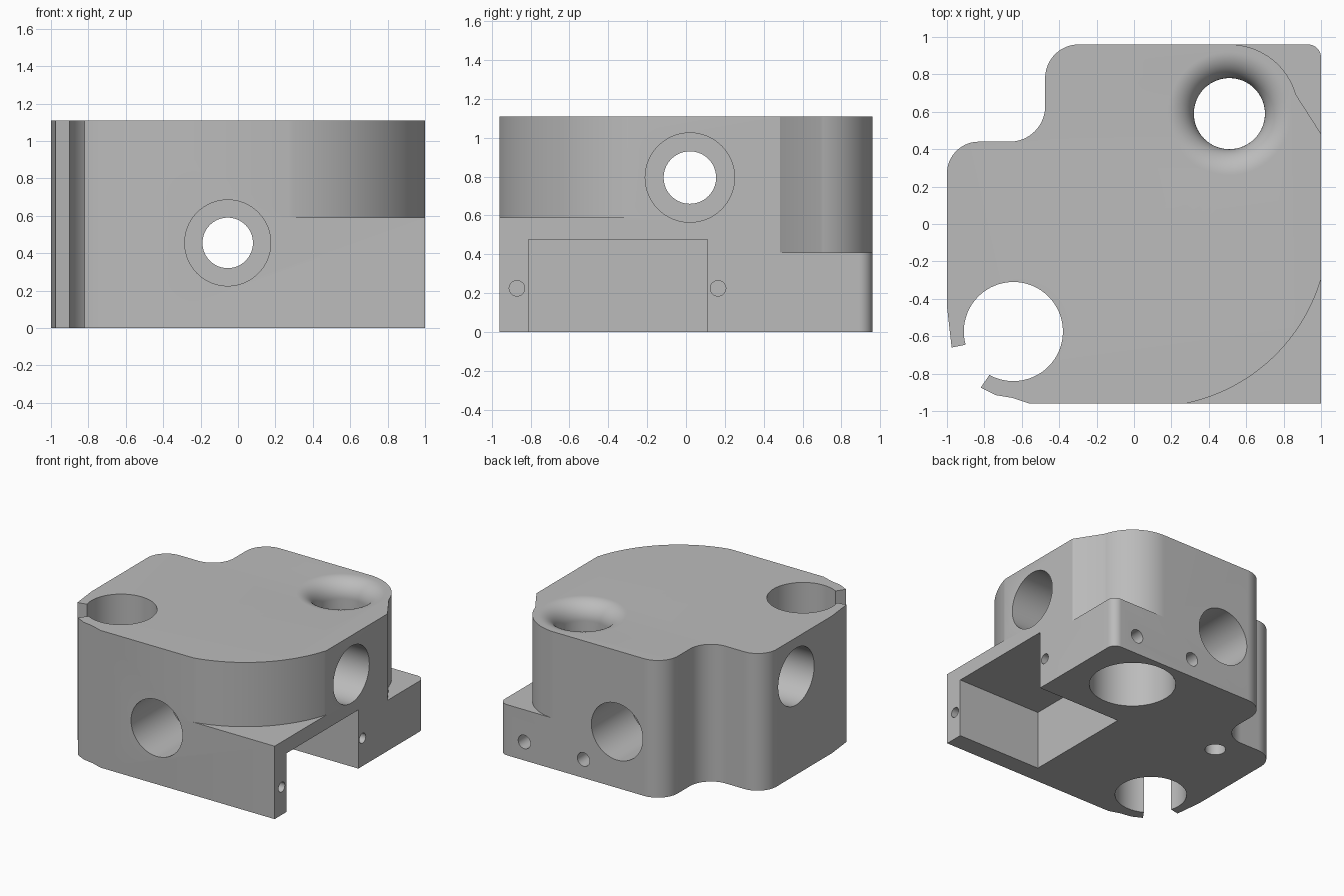
import bpy, bmesh, math
from mathutils import Matrix, Vector

cube = bpy.data.objects.get("Cube")
if cube:
    bpy.data.objects.remove(cube, do_unlink=True)

H, HY = 1.11, 0.96        # block height and half depth

metal = bpy.data.materials.new("machined_grey")
metal.use_nodes = True
GREY = (0.5, 0.5, 0.5, 1)
metal.diffuse_color = GREY
metal.node_tree.nodes["Principled BSDF"].inputs["Base Color"].default_value = GREY


def make_object(name, bm):
    bmesh.ops.recalc_face_normals(bm, faces=bm.faces)
    mesh = bpy.data.meshes.new(name)
    bm.to_mesh(mesh)
    bm.free()
    mesh.materials.append(metal)
    obj = bpy.data.objects.new(name, mesh)
    bpy.context.collection.objects.link(obj)
    return obj


def prism(name, outline, z0, z1):
    """Extrude a plan outline from z0 to z1."""
    bm = bmesh.new()
    face = bm.faces.new([bm.verts.new((x, y, z0)) for x, y in outline])
    grown = bmesh.ops.extrude_face_region(bm, geom=[face])["geom"]
    bmesh.ops.translate(bm, vec=(0, 0, z1 - z0),
                        verts=[v for v in grown if isinstance(v, bmesh.types.BMVert)])
    return make_object(name, bm)


def lathe(name, profile, origin, axis, sides=64):
    """Revolve (radius, distance) pairs round an axis that starts at origin."""
    bm = bmesh.new()
    rings = []
    for r, d in profile:
        rings.append([bm.verts.new((r * math.cos(a), r * math.sin(a), d))
                      for a in (math.tau * i / sides for i in range(sides))])
    for low, high in zip(rings, rings[1:]):
        for i in range(sides):
            j = (i + 1) % sides
            bm.faces.new((low[i], low[j], high[j], high[i]))
    bm.faces.new(rings[0])
    bm.faces.new(rings[-1])
    turn = Vector((0, 0, 1)).rotation_difference(Vector(axis)).to_matrix().to_4x4()
    bm.transform(Matrix.Translation(origin) @ turn)
    return make_object(name, bm)


def arc(cx, cy, r, start, end, steps=24):
    angles = [math.radians(start + (end - start) * i / steps) for i in range(steps + 1)]
    return [(cx + r * math.cos(a), cy + r * math.sin(a)) for a in angles]


def drill(name, origin, axis, r, depth):
    return lathe(name, [(r, -0.1), (r, depth)], origin, axis, 32)


# Block: plan outline with rounded back corners and a stepped corner
outline = [(-0.82, -0.875), (-0.74, -0.915), (-0.65, -0.93), (-0.56, -HY), (1, -HY)]
outline += arc(0.93, 0.89, 0.07, 0, 90, 12)
outline += arc(-0.295, 0.78, 0.18, 90, 180)
outline += arc(-0.665, 0.63, 0.19, 0, -90)
outline += arc(-0.83, 0.27, 0.17, 90, 180)
outline += [(-1, -0.44), (-0.975, -0.66)]
block = prism("manifold_block", outline, 0, H)

cutters = []

# Upper corners cut back to round shoulders
a0 = math.degrees(math.asin(-0.99 / 1.0)) + 7
front_arc = arc(0.08, -0.02, 0.96, -83, -12, 48)
cutters.append(prism("front_shoulder_cut", front_arc + [(1.2, -0.22), (1.2, -1.2), (0.2, -1.2)],
                     0.59, 1.3))
back_arc = arc(0.51, 0.59, 0.37, 90, 16, 32)
cutters.append(prism("back_shoulder_cut",
                     back_arc + [(1.13, 0.28), (1.3, 0.28), (1.3, 1.2), (0.51, 1.2)], 0.41, 1.3))

# Pocket open to the right side and the underside
cutters.append(prism("pocket_cut", [(0.25, -0.81), (1.2, -0.81), (1.2, 0.11), (0.25, 0.11)],
                     -0.1, 0.475))

# Clamp hole with its open slot
cutters.append(lathe("clamp_hole_cut", [(0.265, -0.1), (0.265, 1.3)],
                     (-0.645, -0.575, 0), (0, 0, 1)))
cutters.append(prism("clamp_slot_cut",
                     [(-0.8, -0.622), (-0.9, -0.645), (-1.1, -0.687), (-1.1, -1.1),
                      (-0.975, -1.1), (-0.775, -0.81), (-0.7, -0.7)], -0.1, 1.3))

# Main vertical bore with a flared mouth
flare = [(0.33 - 0.14 * math.cos(t), H - 0.14 + 0.14 * math.sin(t))
         for t in (math.pi / 2 * i / 16 for i in range(17))]
cutters.append(lathe("main_bore_cut",
                     [(0.32, -0.1), (0.32, 0.55), (0.19, 0.55)] + flare + [(0.33, 1.3)],
                     (0.51, 0.59, 0), (0, 0, 1)))

# Cross ports, counterbored at both ends
def port(half):
    deep = half - 0.5
    return [(0.23, -1.2), (0.23, -deep), (0.135, -deep),
            (0.135, deep), (0.23, deep), (0.23, 1.2)]

cutters.append(lathe("front_port_cut", port(HY), (-0.055, 0, 0.455), (0, 1, 0)))
cutters.append(lathe("side_port_cut", port(1), (0, 0.02, 0.795), (1, 0, 0)))

# Screw holes on the right side, back and underside
for y in (-0.87, 0.165):
    cutters.append(drill("side_screw_cut", (1, y, 0.225), (-1, 0, 0), 0.04, 0.3))
for x in (0.245, 0.775):
    cutters.append(drill("back_screw_cut", (x, HY, 0.15), (0, -1, 0), 0.055, 0.25))
cutters.append(drill("base_hole_cut", (-0.58, 0.245, 0), (0, 0, 1), 0.077, 0.45))

# Cut everything out of the block
bpy.context.view_layer.objects.active = block
for cutter in cutters:
    cutter.hide_render = True
    cut = block.modifiers.new(cutter.name, 'BOOLEAN')
    cut.operation, cut.solver, cut.object = 'DIFFERENCE', 'EXACT', cutter
    bpy.ops.object.modifier_apply(modifier=cut.name)
    bpy.data.objects.remove(cutter, do_unlink=True)

# Smooth curved walls, crisp edges
bpy.ops.object.select_all(action='DESELECT')
block.select_set(True)
bpy.ops.object.shade_smooth_by_angle(angle=math.radians(25))
